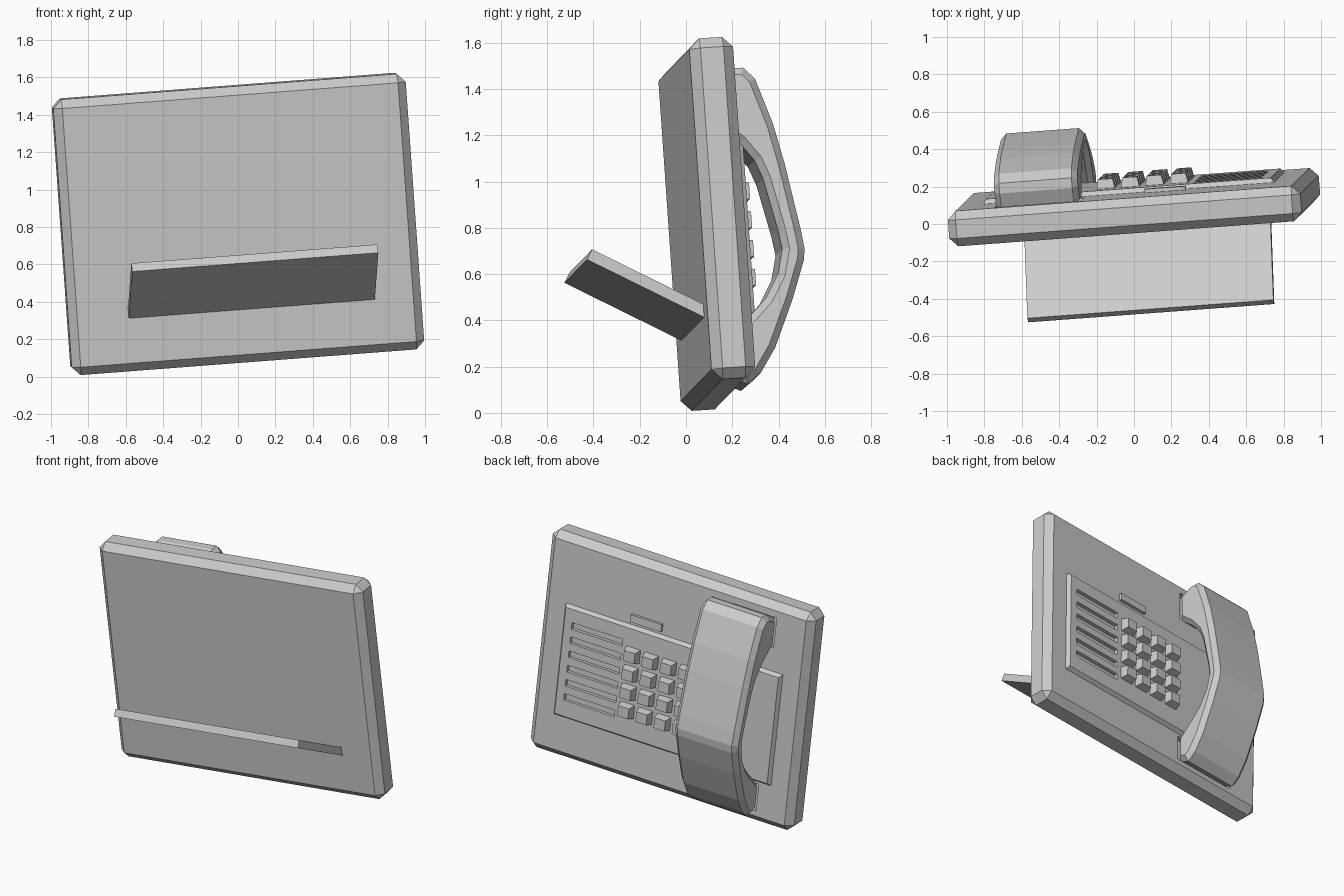
import bpy
import bmesh
from mathutils import Matrix, Vector

cube = bpy.data.objects.get("Cube")
if cube:
    bpy.data.objects.remove(cube, do_unlink=True)

# Leaning frame: local x = width, y = towards the keypad side, z = height
across = Vector((0.994, 0.074, 0.076)).normalized()
rough_up = Vector((-0.072, -0.069, 0.995))
outward = rough_up.cross(across).normalized()
upward = across.cross(outward)
FRAME = Matrix((across, outward, upward)).transposed().to_4x4()
FRAME.translation = (0, 0.09, 0.817)
FACE = 0.095
PANEL_TOP = FACE + 0.025


def finish(name, bm):
    bmesh.ops.recalc_face_normals(bm, faces=bm.faces)
    mesh = bpy.data.meshes.new(name)
    bm.to_mesh(mesh)
    bm.free()
    obj = bpy.data.objects.new(name, mesh)
    bpy.context.collection.objects.link(obj)
    obj.matrix_world = FRAME
    return obj


def block(name, center, size, taper=0.0):
    """Box whose outward (+y) face is inset by taper."""
    bm = bmesh.new()
    bmesh.ops.create_cube(bm, size=1)
    for v in bm.verts:
        inset = 2 * taper if v.co.y > 0 else 0
        v.co = Vector(center) + Vector((v.co.x * (size[0] - inset),
                                        v.co.y * size[1],
                                        v.co.z * (size[2] - inset)))
    return finish(name, bm)


def prism(name, profile, x0, x1):
    """Side profile of (y, z) points extruded across the width."""
    bm = bmesh.new()
    face = bm.faces.new([bm.verts.new((x0, y, z)) for y, z in profile])
    new = bmesh.ops.extrude_face_region(bm, geom=[face])["geom"]
    verts = [g for g in new if isinstance(g, bmesh.types.BMVert)]
    bmesh.ops.translate(bm, verts=verts, vec=(x1 - x0, 0, 0))
    return finish(name, bm)


def apply_modifier(obj, mod):
    bpy.ops.object.select_all(action="DESELECT")
    bpy.context.view_layer.objects.active = obj
    obj.select_set(True)
    bpy.ops.object.modifier_apply(modifier=mod.name)


def bevel(obj, width):
    mod = obj.modifiers.new("Bevel", "BEVEL")
    mod.width = width
    mod.segments = 1
    mod.limit_method = "ANGLE"
    mod.angle_limit = 0.9
    apply_modifier(obj, mod)


def cut(obj, cutter):
    cutter.hide_render = True
    bpy.context.view_layer.update()
    mod = obj.modifiers.new("Cut", "BOOLEAN")
    mod.operation = "DIFFERENCE"
    mod.solver = "EXACT"
    mod.object = cutter
    apply_modifier(obj, mod)
    bpy.data.objects.remove(cutter, do_unlink=True)


# Chamfered body with two wells that receive the handset ends
body = block("body", (0, 0, 0), (1.895, 2 * FACE, 1.48))
bevel(body, 0.045)
for z, height in ((0.55, 0.2), (-0.57, 0.18)):
    cut(body, block("well_cutter", (-0.462, FACE, z), (0.465, 0.07, height)))

# Raised panel with speaker slots
panel = block("panel", (0, FACE + 0.01, -0.085), (1.57, 0.03, 0.76), 0.02)
for i in range(6):
    cut(panel, block("slot_cutter", (0.529, PANEL_TOP, 0.165 - 0.0964 * i),
                     (0.364, 0.1, 0.045)))

# Four by four keypad
for row in range(4):
    for col in range(4):
        block(f"key_{row + 1}_{col + 1}",
              (0.262 - 0.131 * col, PANEL_TOP + 0.023, 0.11 - 0.125 * row),
              (0.1, 0.056, 0.092), 0.011)

# Small bar above the panel
block("indicator_bar", (0.2, FACE + 0.005, 0.34), (0.22, 0.03, 0.05))

# Sloping support on the front side
prism("support_foot",
      [(-0.559, -0.128), (-0.03, -0.433), (-0.055, -0.476), (-0.584, -0.171)],
      -0.627, 0.696)

# Arched handset: outer curve from top to bottom, then back along the grip
handset_profile = [
    (0.075, 0.64), (0.17, 0.685), (0.225, 0.685), (0.273, 0.635), (0.338, 0.433),
    (0.376, 0.26), (0.426, -0.03), (0.437, -0.115), (0.43, -0.165),
    (0.37, -0.33), (0.28, -0.535), (0.21, -0.64), (0.15, -0.685), (0.075, -0.65),
    (0.075, -0.485), (0.187, -0.385), (0.256, -0.317), (0.313, -0.22),
    (0.34, -0.11), (0.326, -0.02), (0.278, 0.2), (0.247, 0.28),
    (0.188, 0.36), (0.075, 0.46),
]
handset = prism("handset", handset_profile, -0.69, -0.24)
# Chamfer only the long edges along both sides
bm = bmesh.new()
bm.from_mesh(handset.data)
rims = [e for e in bm.edges if abs(e.verts[0].co.x - e.verts[1].co.x) < 0.001]
bmesh.ops.bevel(bm, geom=rims, offset=0.03, segments=1, affect="EDGES",
                clamp_overlap=True)
bm.to_mesh(handset.data)
bm.free()
